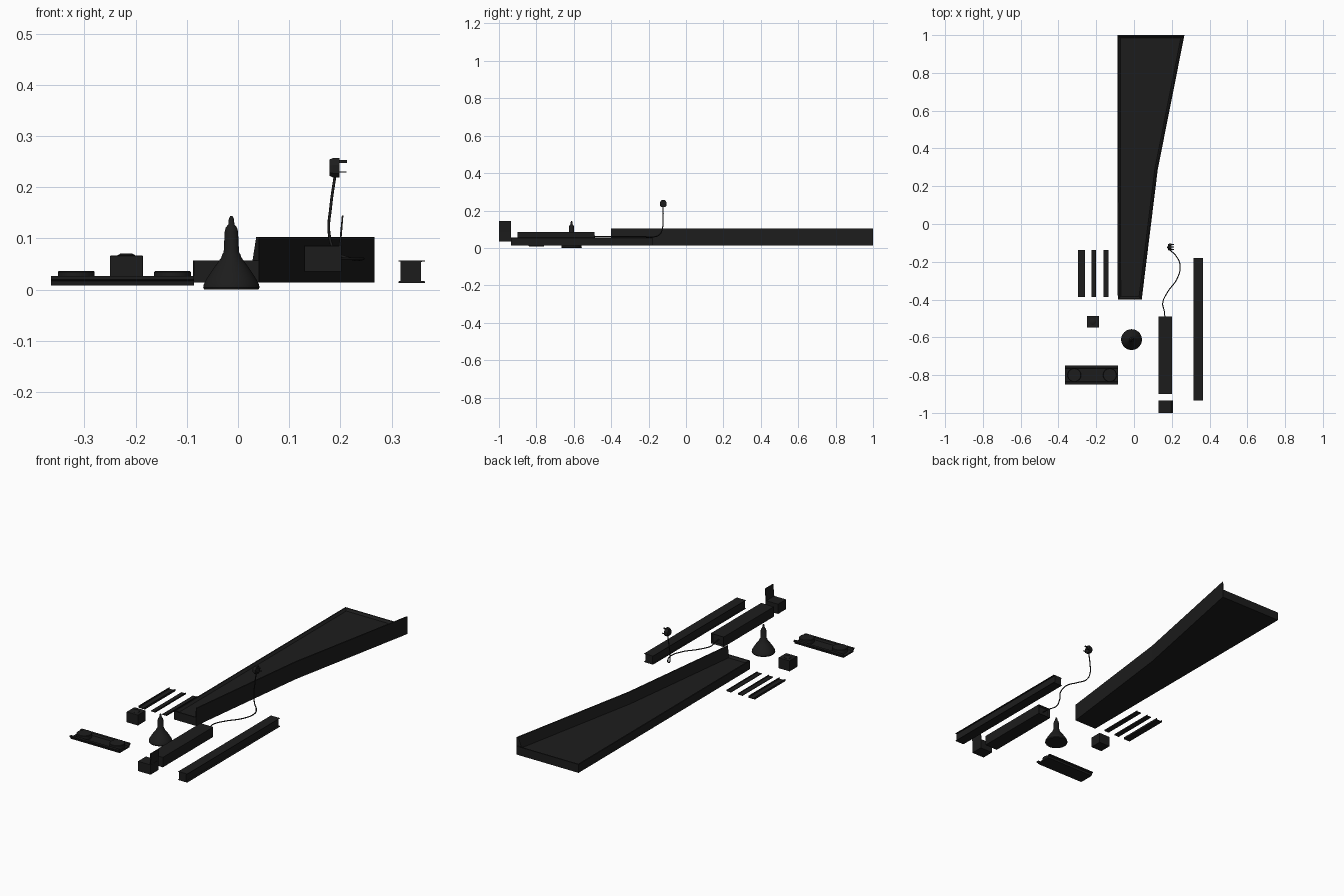
import bpy, bmesh, math
from mathutils import Vector

if "Cube" in bpy.data.objects:
    bpy.data.objects.remove(bpy.data.objects["Cube"])

dark = bpy.data.materials.new("dark_plastic")
dark.diffuse_color = (0.012, 0.012, 0.012, 1)
dark.use_nodes = True
dark.node_tree.nodes["Principled BSDF"].inputs["Base Color"].default_value = dark.diffuse_color


def finish(name, bm, smooth=None):
    bmesh.ops.recalc_face_normals(bm, faces=bm.faces)
    me = bpy.data.meshes.new(name)
    bm.to_mesh(me)
    bm.free()
    me.materials.append(dark)
    ob = bpy.data.objects.new(name, me)
    bpy.context.collection.objects.link(ob)
    if smooth:
        bpy.ops.object.select_all(action='DESELECT')
        ob.select_set(True)
        bpy.context.view_layer.objects.active = ob
        bpy.ops.object.shade_smooth_by_angle(angle=math.radians(smooth))
    return ob


def loft(bm, low, high):
    """Solid between two matching rings of points."""
    a = [bm.verts.new(p) for p in low]
    b = [bm.verts.new(p) for p in high]
    n = len(a)
    bm.faces.new(a)
    bm.faces.new(b)
    for i in range(n):
        j = (i + 1) % n
        bm.faces.new((a[i], a[j], b[j], b[i]))


def box(name, x, y, z, bevel=0.0):
    bm = bmesh.new()
    ring = [(x[0], y[0]), (x[1], y[0]), (x[1], y[1]), (x[0], y[1])]
    loft(bm, [(*p, z[0]) for p in ring], [(*p, z[1]) for p in ring])
    if bevel:
        bmesh.ops.bevel(bm, geom=bm.edges[:], offset=bevel, segments=2, affect='EDGES', profile=0.5)
    return finish(name, bm)


def extrude_y(name, profile, y0, y1):
    bm = bmesh.new()
    loft(bm, [(x, y0, z) for x, z in profile], [(x, y1, z) for x, z in profile])
    return finish(name, bm)


def lathe(name, profile, cx, cy, n=48):
    bm = bmesh.new()
    vs = [bm.verts.new((cx + r, cy, z)) for r, z in profile]
    es = [bm.edges.new(e) for e in zip(vs, vs[1:])]
    bmesh.ops.spin(bm, geom=vs + es, cent=(cx, cy, 0), axis=(0, 0, 1), angle=math.tau, steps=n)
    bmesh.ops.remove_doubles(bm, verts=bm.verts, dist=1e-5)
    return finish(name, bm, 35)


def inset(poly, d):
    """Mitred inward offset of a counter-clockwise outline."""
    out = []
    for i, p in enumerate(poly):
        p = Vector(p)
        u = (p - Vector(poly[i - 1])).normalized()
        v = (Vector(poly[(i + 1) % len(poly)]) - p).normalized()
        n1, n2 = Vector((-u.y, u.x)), Vector((-v.y, v.x))
        out.append(p + (n1 + n2) * d / (1 + n1.dot(n2)))
    return out


# Tapered tray: high floor with a low rim, the right wall taller
outline = [(-0.086, -0.4), (0.041, -0.4), (0.126, 0.29), (0.267, 1.0), (-0.088, 1.0)]
heights = [0.057, 0.103, 0.103, 0.057, 0.057]
base_in, top_in = inset(outline, 0.016), inset(outline, 0.006)
bm = bmesh.new()
loft(bm, [(*p, 0.014) for p in outline], [(*p, 0.047) for p in outline])
for i, h in enumerate(heights):
    j = (i + 1) % len(outline)
    ring_low = (outline[i], outline[j], base_in[j], base_in[i])
    ring_top = (outline[i], outline[j], top_in[j], top_in[i])
    loft(bm, [(*p, 0.047) for p in ring_low], [(*p, h) for p in ring_top])
finish("tapered_tray", bm)

# Bell-shaped cone with a stepped neck
lathe("bell_cone", [(0, 0), (0.053, 0), (0.055, 0.004), (0.054, 0.010), (0.050, 0.018), (0.044, 0.028),
                    (0.036, 0.040), (0.028, 0.051), (0.020, 0.062), (0.018, 0.068), (0.015, 0.073),
                    (0.013, 0.113), (0.011, 0.121), (0.006, 0.127), (0.005, 0.138), (0.002, 0.144),
                    (0, 0.144)], -0.013, -0.612)

# Shallow channel plate with two round pads
half = [(0.04, 0.008), (0.042, 0.017), (0.05, 0.020), (0.05, 0.026), (0.037, 0.026), (0.034, 0.015)]
prof = half + [(-y, z) for y, z in reversed(half)]
bm = bmesh.new()
loft(bm, [(-0.365, y - 0.8, z) for y, z in prof], [(-0.086, y - 0.8, z) for y, z in prof])
finish("channel_plate", bm)
for i, x in enumerate((-0.316, -0.128)):
    lathe(f"round_pad_{i + 1}", [(0, 0.012), (0.036, 0.012), (0.036, 0.034), (0.034, 0.036), (0, 0.036)], x, -0.8)

# Small cube with a button
box("small_cube", (-0.25, -0.186), (-0.549, -0.486), (0.012, 0.066), 0.001)
lathe("cube_button", [(0, 0.06), (0.017, 0.06), (0.017, 0.067), (0.012, 0.07), (0, 0.07)], -0.218, -0.517, 32)

# Three loose trim strips
u = [(-0.018, 0.023), (-0.018, 0.013), (0.018, 0.013), (0.018, 0.023),
     (0.015, 0.023), (0.015, 0.016), (-0.015, 0.016), (-0.015, 0.023)]
extrude_y("trim_strip_1", [(x - 0.278, z) for x, z in u], -0.387, -0.137)
ell = [(-0.013, 0.013), (0.013, 0.013), (0.013, 0.02), (0.011, 0.02), (0.010, 0.016), (-0.013, 0.016)]
for i, x in enumerate((-0.213, -0.148)):
    extrude_y(f"trim_strip_{i + 2}", [(x + p, z) for p, z in ell], -0.387, -0.137)

# Long housing with recessed rear end
housing = box("long_housing", (0.129, 0.202), (-0.9, -0.49), (0.035, 0.086))
bm = bmesh.new()
bm.from_mesh(housing.data)
bm.faces.ensure_lookup_table()
end = max(bm.faces, key=lambda f: f.calc_center_median().y)
bmesh.ops.inset_region(bm, faces=[end], thickness=0.005)
bmesh.ops.translate(bm, verts=end.verts, vec=(0, -0.012, 0))
bm.to_mesh(housing.data)
bm.free()

# End box with open flap leaning outwards
box("end_box", (0.13, 0.202), (-1.0, -0.935), (0.035, 0.085))
extrude_y("end_box_flap", [(0.197, 0.083), (0.201, 0.083), (0.206, 0.145), (0.203, 0.145)], -1.0, -0.935)

# Long rail with thin flanges above and below
extrude_y("flanged_rail", [(0.314, 0.013), (0.365, 0.013), (0.365, 0.016), (0.358, 0.017),
                           (0.358, 0.054), (0.365, 0.055), (0.365, 0.057), (0.314, 0.057),
                           (0.314, 0.055), (0.318, 0.054), (0.318, 0.017), (0.314, 0.016)], -0.935, -0.18)

# Power cord
path = [(0.165, -0.51, 0.06), (0.160, -0.46, 0.06), (0.152, -0.42, 0.06), (0.178, -0.36, 0.06),
        (0.228, -0.29, 0.06), (0.244, -0.22, 0.06), (0.222, -0.168, 0.06), (0.19, -0.138, 0.075),
        (0.178, -0.125, 0.11), (0.181, -0.122, 0.16), (0.19, -0.122, 0.225)]
cu = bpy.data.curves.new("power_cord", 'CURVE')
cu.dimensions = '3D'
cu.bevel_depth = 0.0027
cu.bevel_resolution = 2
cu.use_fill_caps = True
sp = cu.splines.new('BEZIER')
sp.bezier_points.add(len(path) - 1)
for b, p in zip(sp.bezier_points, path):
    b.co = p
    b.handle_left_type = b.handle_right_type = 'AUTO'
cu.materials.append(dark)
bpy.context.collection.objects.link(bpy.data.objects.new("power_cord", cu))

# Three-pin plug facing +x
shape = [(-0.010, 0.219), (0.010, 0.219), (0.018, 0.227), (0.018, 0.243), (0.009, 0.257), (-0.009, 0.257),
         (-0.018, 0.243), (-0.018, 0.227)]
bm = bmesh.new()
loft(bm, [(0.179, y * 0.85 - 0.122, 0.238 + (z - 0.238) * 0.85) for y, z in shape],
     [(0.186, y - 0.122, z) for y, z in shape])
loft(bm, [(0.186, y - 0.122, z) for y, z in shape], [(0.198, y - 0.122, z) for y, z in shape])
finish("plug_body", bm)
box("plug_pin_top", (0.197, 0.213), (-0.1245, -0.1195), (0.247, 0.253))
for i, s in enumerate((-1, 1)):
    y = -0.122 + s * 0.013
    box(f"plug_pin_{i + 1}", (0.197, 0.212), (y - 0.003, y + 0.003), (0.229, 0.231))
